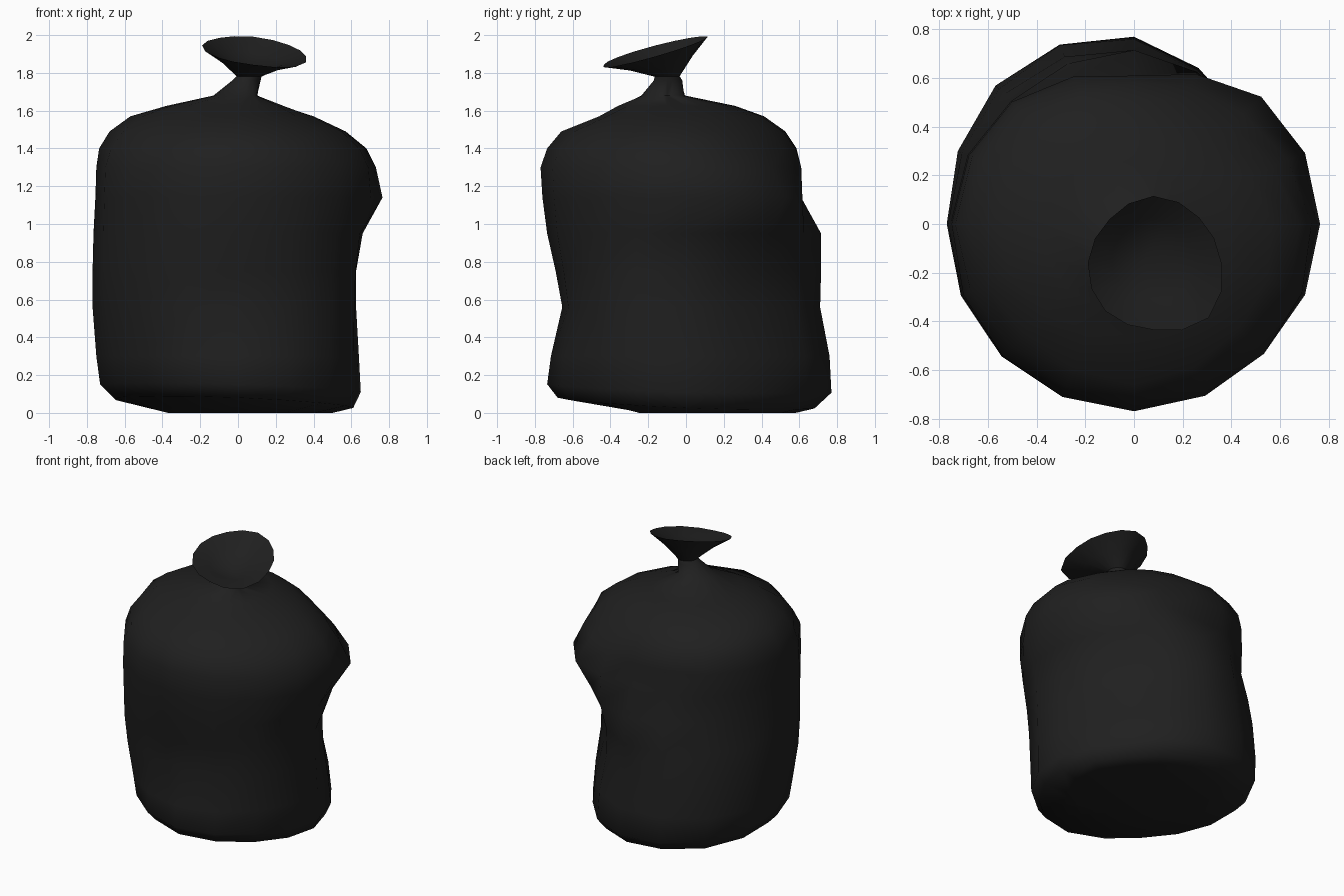
import bpy, bmesh, math

if "Cube" in bpy.data.objects:
    bpy.data.objects.remove(bpy.data.objects["Cube"])

SIDES = 16

black = bpy.data.materials.new("black plastic")
black.diffuse_color = (0.014, 0.014, 0.014, 1)
black.use_nodes = True
black.node_tree.nodes["Principled BSDF"].inputs["Base Color"].default_value = black.diffuse_color


def spread(r):
    """Round 8 compass radii (E, NE, N ...) up to SIDES by a closed spline."""
    out = []
    for i in range(SIDES):
        f = i * 8 / SIDES
        k, t = int(f), f - int(f)
        a, b, c, d = (r[(k + j) % 8] for j in (-1, 0, 1, 2))
        out.append(b + 0.5 * t * (c - a + t * (2*a - 5*b + 4*c - d + t * (3*(b - c) + d - a))))
    return out


def ring(bm, radii, height, cx=0, cy=0):
    """One loop of vertices; height is a function of x and y."""
    verts = []
    for i, r in enumerate(spread(radii)):
        a = 2 * math.pi * i / SIDES
        x, y = cx + r * math.cos(a), cy + r * math.sin(a)
        verts.append(bm.verts.new((x, y, height(x, y))))
    return verts


def skin(bm, loops):
    for lo, hi in zip(loops, loops[1:]):
        for i in range(SIDES):
            j = (i + 1) % SIDES
            bm.faces.new((lo[i], lo[j], hi[j], hi[i]))


def finish(bm, name):
    bmesh.ops.recalc_face_normals(bm, faces=bm.faces)
    me = bpy.data.meshes.new(name)
    bm.to_mesh(me)
    bm.free()
    me.materials.append(black)
    for p in me.polygons:
        p.use_smooth = True
    ob = bpy.data.objects.new(name, me)
    bpy.context.collection.objects.link(ob)
    bpy.context.view_layer.objects.active = ob
    ob.select_set(True)
    bpy.ops.object.shade_smooth_by_angle(angle=math.radians(75))
    ob.select_set(False)


# Sack body: height, tilt, then radii E NE N NW W SW S SE
BODY = [
    (0.052, 0.042, (.61, .58, .68, .73, .66, .61, .68, .63)),
    (0.13, 0.03, (.65, .625, .77, .80, .73, .68, .735, .68)),
    (0.30, 0, (.64, .605, .76, .805, .75, .70, .715, .685)),
    (0.56, 0, (.625, .55, .71, .785, .77, .74, .655, .695)),
    (0.75, 0, (.625, .55, .715, .755, .77, .76, .69, .71)),
    (0.95, 0, (.66, .64, .715, .71, .765, .765, .735, .735)),
    (1.14, 0, (.765, .74, .61, .715, .755, .77, .76, .755)),
    (1.30, 0, (.73, .64, .61, .71, .75, .765, .77, .755)),
    (1.40, 0, (.68, .56, .58, .69, .735, .715, .735, .70)),
    (1.49, 0, (.57, .47, .51, .63, .68, .635, .66, .61)),
    (1.57, 0, (.40, .37, .40, .50, .57, .51, .46, .44)),
    (1.625, 0, (.23, .23, .25, .32, .38, .38, .36, .30)),
]
bm = bmesh.new()
loops = [ring(bm, (.5, .5, .58, .5, .3, .22, .15, .35), lambda x, y: 0)]
bm.faces.new(loops[0][::-1])
loops += [ring(bm, r, lambda x, y, z=z, t=t: z - t * (x + y)) for z, t, r in BODY]

# Gathered neck
loops.append(ring(bm, (.06, .08, .09, .12, .17, .16, .13, .08), lambda x, y: 1.68, .04, -.10))
loops.append(ring(bm, (.07, .07, .08, .07, .08, .08, .07, .07), lambda x, y: 1.76, .05, -.10))
loops.append(ring(bm, [.065] * 8, lambda x, y: 1.785, .06, -.10))
skin(bm, loops)
finish(bm, "sack_body")


# Flared open mouth: outside cone, tilted rim, inside funnel
def rim_height(x, y):
    return 1.969 - 0.105 * x + 0.27 * y


RIM = (.28, .265, .275, .255, .27, .28, .275, .32)
HALF = [r * 0.6 for r in RIM]
bm = bmesh.new()
loops = [
    ring(bm, [.065] * 8, lambda x, y: 1.78, .06, -.10),
    ring(bm, HALF, lambda x, y: rim_height(x, y) * 0.8 + 0.313, .07, -.13),
    ring(bm, RIM, rim_height, .08, -.16),
    ring(bm, HALF, lambda x, y: rim_height(x, y) * 0.8 + 0.333, .07, -.14),
]
skin(bm, loops)
tip = bm.verts.new((.05, -.13, 1.80))
for i in range(SIDES):
    bm.faces.new((loops[-1][i], loops[-1][(i + 1) % SIDES], tip))
finish(bm, "sack_mouth")
